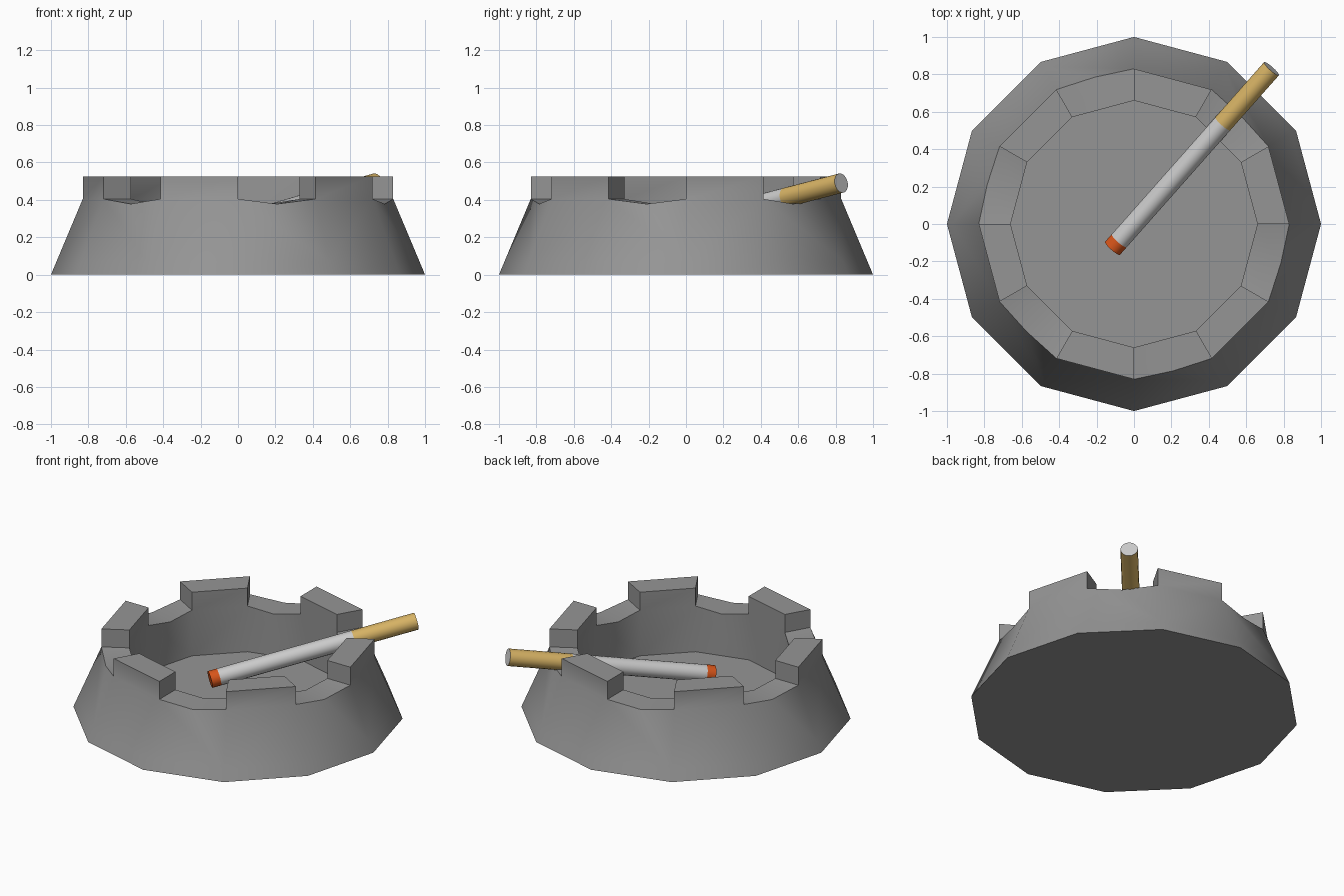
import bpy, bmesh, math
from mathutils import Vector

if "Cube" in bpy.data.objects:
    bpy.data.objects.remove(bpy.data.objects["Cube"])

N = 12
R_BASE, R_TOP, R_IN = 1.0, 0.83, 0.66
Z_BAND, Z_FLOOR, Z_NOTCH, Z_DIP, Z_TOP = 0.07, 0.10, 0.405, 0.378, 0.525


def material(name, rgb):
    m = bpy.data.materials.new(name)
    m.diffuse_color = (*rgb, 1)
    m.use_nodes = True
    m.node_tree.nodes["Principled BSDF"].inputs["Base Color"].default_value = m.diffuse_color
    return m


def finish(name, bm, mats, angle):
    bmesh.ops.remove_doubles(bm, verts=bm.verts, dist=1e-4)
    bmesh.ops.recalc_face_normals(bm, faces=bm.faces)
    me = bpy.data.meshes.new(name)
    bm.to_mesh(me)
    bm.free()
    ob = bpy.data.objects.new(name, me)
    bpy.context.collection.objects.link(ob)
    for m in mats:
        me.materials.append(m)
    bpy.ops.object.select_all(action='DESELECT')
    ob.select_set(True)
    bpy.context.view_layer.objects.active = ob
    bpy.ops.object.shade_smooth_by_angle(angle=math.radians(angle))
    return ob


def ring_point(i, r, z):
    a = 2 * math.pi * i / N
    return Vector((r * math.cos(a), r * math.sin(a), z))


# Ashtray: twelve-sided bowl with alternating raised blocks and dipped notches
bm = bmesh.new()


def face(*pts):
    bm.faces.new([bm.verts.new(p) for p in pts])


def cone_radius(z):
    return R_BASE + (R_TOP - R_BASE) * z / Z_NOTCH


for i in range(N):
    def pair(r, z):
        return ring_point(i, r, z), ring_point(i + 1, r, z)

    def middle(r, z):
        a, b = pair(r, z)
        return (a + b) / 2

    b0, b1 = pair(R_BASE, 0)
    c0, c1 = pair(cone_radius(Z_BAND), Z_BAND)
    o0, o1 = pair(R_TOP, Z_NOTCH)
    n0, n1 = pair(R_IN, Z_NOTCH)
    f0, f1 = pair(R_IN, Z_FLOOR)
    t0, t1 = pair(R_TOP, Z_TOP)
    s0, s1 = pair(R_IN, Z_TOP)
    face(b0, b1, c1, c0)
    if i % 2:
        # notch with a shallow V floor
        om, nm = middle(cone_radius(Z_DIP), Z_DIP), middle(R_IN, Z_DIP)
        face(c0, c1, o1, om, o0)
        face(f1, f0, n0, nm, n1)
        face(o0, om, nm, n0)
        face(om, o1, n1, nm)
    else:
        # raised block
        face(c0, c1, o1, o0)
        face(f1, f0, n0, n1)
        face(o0, o1, t1, t0)
        face(n1, n0, s0, s1)
        face(t0, t1, s1, s0)
        face(o0, t0, s0, n0)
        face(o1, n1, s1, t1)
face(*[ring_point(i, R_BASE, 0) for i in reversed(range(N))])
face(*[ring_point(i, R_IN, Z_FLOOR) for i in range(N)])
finish("ashtray", bm, [material("dark_grey", (0.3, 0.3, 0.3))], 35)

# Cigarette: ember, paper and filter along one sloping axis
tip, end = Vector((-0.115, -0.13, 0.24)), Vector((0.735, 0.83, 0.49))
axis = (end - tip).normalized()
length = (end - tip).length
turn = axis.to_track_quat('Z', 'Y')
paper = material("paper", (0.75, 0.75, 0.75))
ember = material("ember", (0.68, 0.09, 0.01))
tan = material("tan", (0.68, 0.45, 0.13))


def tube(name, start, stop, mats, cap_low=False, cap_high=False):
    bm = bmesh.new()
    rings = [[bm.verts.new(tip + axis * d + turn @ Vector(
        (0.053 * math.cos(k * math.pi / 8), 0.053 * math.sin(k * math.pi / 8), 0)))
        for k in range(16)] for d in (start, stop)]
    low, high = rings
    for k in range(16):
        j = (k + 1) % 16
        bm.faces.new((low[k], low[j], high[j], high[k]))
    if cap_low:
        bm.faces.new(low[::-1])
    if cap_high:
        bm.faces.new(high).material_index = 1
    finish(name, bm, mats, 35)


tube("cigarette_ember", 0, 0.055, [ember], cap_low=True)
tube("cigarette_paper", 0.055, length - 0.40, [paper])
tube("cigarette_filter", length - 0.40, length, [tan, paper], cap_high=True)
